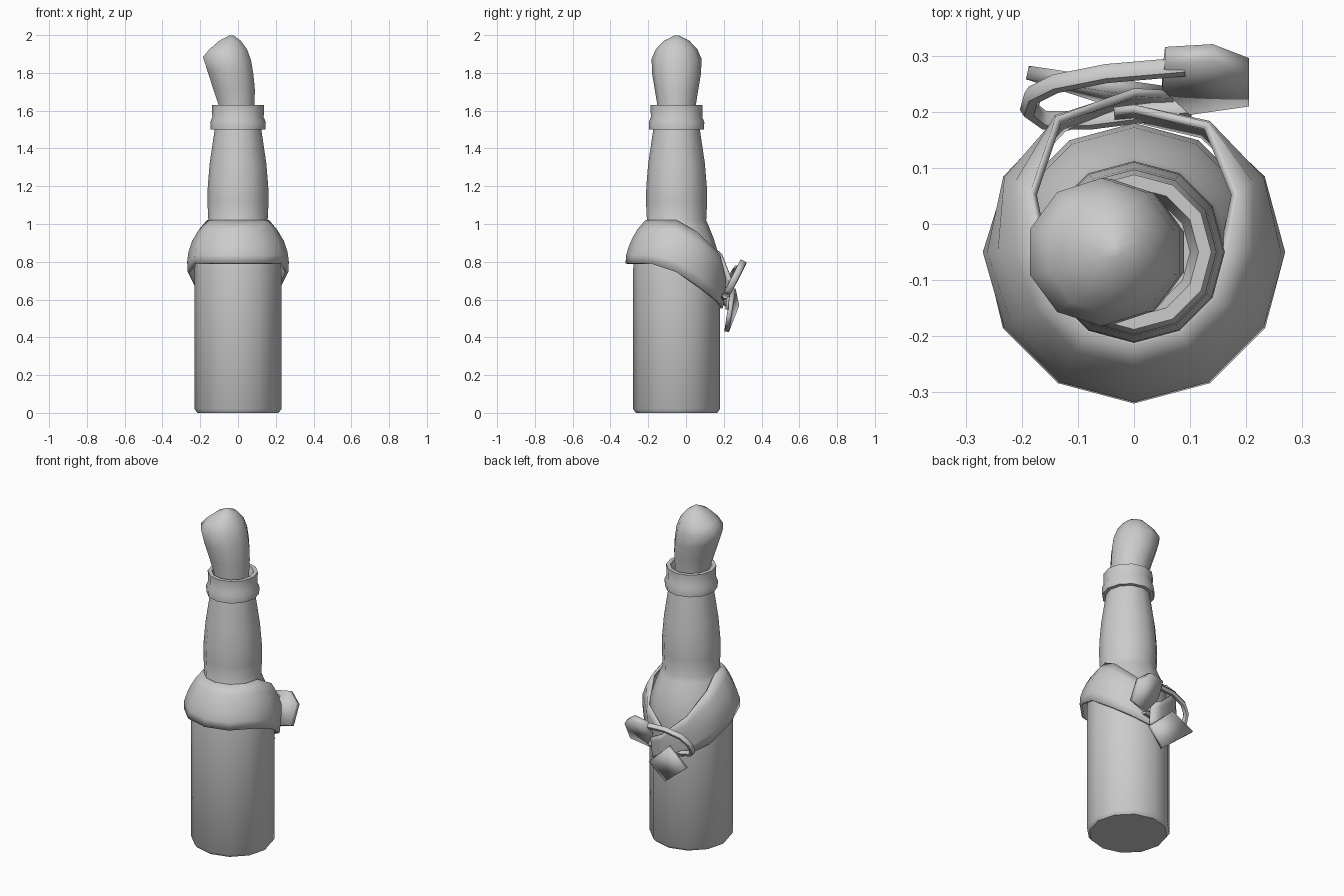
import bpy, bmesh, math
from mathutils import Vector

if "Cube" in bpy.data.objects:
    bpy.data.objects.remove(bpy.data.objects["Cube"])

CY = -0.05   # bottle axis in y


def finish(name, verts, faces, angle=40):
    me = bpy.data.meshes.new(name)
    me.from_pydata([tuple(v) for v in verts], [], faces)
    bm = bmesh.new()
    bm.from_mesh(me)
    bmesh.ops.recalc_face_normals(bm, faces=bm.faces)
    bm.to_mesh(me)
    bm.free()
    ob = bpy.data.objects.new(name, me)
    bpy.context.collection.objects.link(ob)
    bpy.ops.object.select_all(action='DESELECT')
    ob.select_set(True)
    bpy.context.view_layer.objects.active = ob
    bpy.ops.object.shade_smooth_by_angle(angle=math.radians(angle))
    return ob


def loft(name, rings, cap=True, angle=40):
    """Skin a list of equal-sized closed rings."""
    n = len(rings[0])
    verts = [v for r in rings for v in r]
    faces = [(i * n + j, i * n + (j + 1) % n, (i + 1) * n + (j + 1) % n, (i + 1) * n + j)
             for i in range(len(rings) - 1) for j in range(n)]
    if cap:
        faces += [tuple(range(n)), tuple(range(len(verts) - n, len(verts)))]
    return finish(name, verts, faces, angle)


def ring(cx, z, rx, ry, n, tilt=0.0):
    pts = []
    for k in range(n):
        a = -math.pi / 2 + 2 * math.pi * k / n
        pts.append((cx + rx * math.cos(a), CY + ry * math.sin(a), z + tilt * math.cos(a)))
    return pts


def lerp(table, t):
    for (a, u), (b, v) in zip(table, table[1:]):
        if t <= b:
            return u + (v - u) * max(0, t - a) / (b - a)
    return table[-1][1]


def thicken(ob, t, offset):
    m = ob.modifiers.new("thickness", 'SOLIDIFY')
    m.thickness = t
    m.offset = offset


# bottle: body, shoulder, neck
body = [(.215, 0), (.23, .02), (.23, .76), (.222, .84), (.198, .92), (.17, .99), (.157, 1.02),
        (.162, 1.12), (.16, 1.2), (.15, 1.32), (.122, 1.51)]
loft("bottle", [ring(0, z, r, r, 12) for r, z in body])

# lip around the mouth
lip = [(.11, 1.5), (.145, 1.5), (.147, 1.54), (.136, 1.565), (.138, 1.63), (.115, 1.63), (.1, 1.58)]
loft("mouth_lip", [ring(0, z, r, r, 12) for r, z in lip])

# leaning bulbous stopper: cx, z, rx, ry, tilt
plug = [(-.005, 1.56, .098, .098, 0), (-.008, 1.63, .1, .102, 0), (-.02, 1.71, .115, .115, 0),
        (-.04, 1.8, .128, .13, -.01), (-.058, 1.875, .134, .132, -.01),
        (-.052, 1.925, .105, .11, 0), (-.042, 1.97, .06, .068, 0), (-.035, 1.998, .012, .012, 0)]
loft("stopper", [ring(c, z, rx, ry, 10, t) for c, z, rx, ry, t in plug], angle=60)

# scarf wrapped round the shoulder, dropping to a crossing at the back
low = [(0, .79), (60, .79), (90, .745), (120, .66), (150, .595), (180, .56), (200, .54)]
high = [(0, 1.02), (90, 1.02), (120, .96), (150, .84), (180, .71), (200, .66)]
radius = [(.55, .245), (.68, .26), (.79, .27), (.84, .267), (.91, .243), (.98, .202), (1.02, .165)]
phis = [-194] + list(range(-180, 181, 30)) + [188]
rows = 6
verts, faces = [], []
for p in phis:
    a = math.radians(p)
    zl, zh = lerp(low, abs(p)), lerp(high, abs(p))
    over = max(0, abs(p) - 130) / 60 * (.035 if p < 0 else .0)
    for k in range(rows):
        z = zl + (zh - zl) * k / (rows - 1)
        r = lerp(radius, z) + over
        verts.append((r * math.sin(a), CY - r * math.cos(a), z))
for i in range(len(phis) - 1):
    for k in range(rows - 1):
        q = i * rows + k
        faces.append((q, q + 1, q + rows + 1, q + rows))
scarf = finish("scarf", verts, faces, 50)
bm = bmesh.new()
bm.from_mesh(scarf.data)
bm.faces.ensure_lookup_table()
mid = bm.faces[len(bm.faces) // 2]
if mid.normal.dot(mid.calc_center_median() - Vector((0, CY, .8))) < 0:
    bmesh.ops.reverse_faces(bm, faces=bm.faces)
bm.to_mesh(scarf.data)
bm.free()
thicken(scarf, .015, -1)

# flat cloth end hanging below the crossing
tail = finish("scarf_tail", [(-.02, .215, .43), (.08, .23, .53), (-.06, .25, .66), (-.19, .27, .57)],
              [(0, 1, 2), (0, 2, 3)])
thicken(tail, .025, 0)

# flat cloth end standing out on the right
flap = [(.05, .255, .7), (.055, .3, .79), (.14, .305, .805), (.205, .28, .755),
        (.205, .225, .645), (.1, .21, .62)]
ob = finish("scarf_flap", flap, [tuple(range(6))])
thicken(ob, .035, 0)

# open bow loop on the left
path = [Vector(p) for p in [(.09, .28, .765), (-.05, .268, .765), (-.14, .25, .74), (-.18, .23, .7),
                            (-.187, .205, .65), (-.16, .185, .62), (-.08, .185, .605), (.1, .208, .62)]]
side = Vector((0, .89, -.46))   # normal of the loop plane
rings = []
for i, p in enumerate(path):
    t = (path[min(i + 1, len(path) - 1)] - path[max(i - 1, 0)]).normalized()
    u = t.cross(side).normalized()
    w = t.cross(u).normalized()
    rings.append([p + .017 * (u * math.cos(k * math.pi / 3) + w * math.sin(k * math.pi / 3))
                  for k in range(6)])
loft("bow_loop", rings, angle=60)
